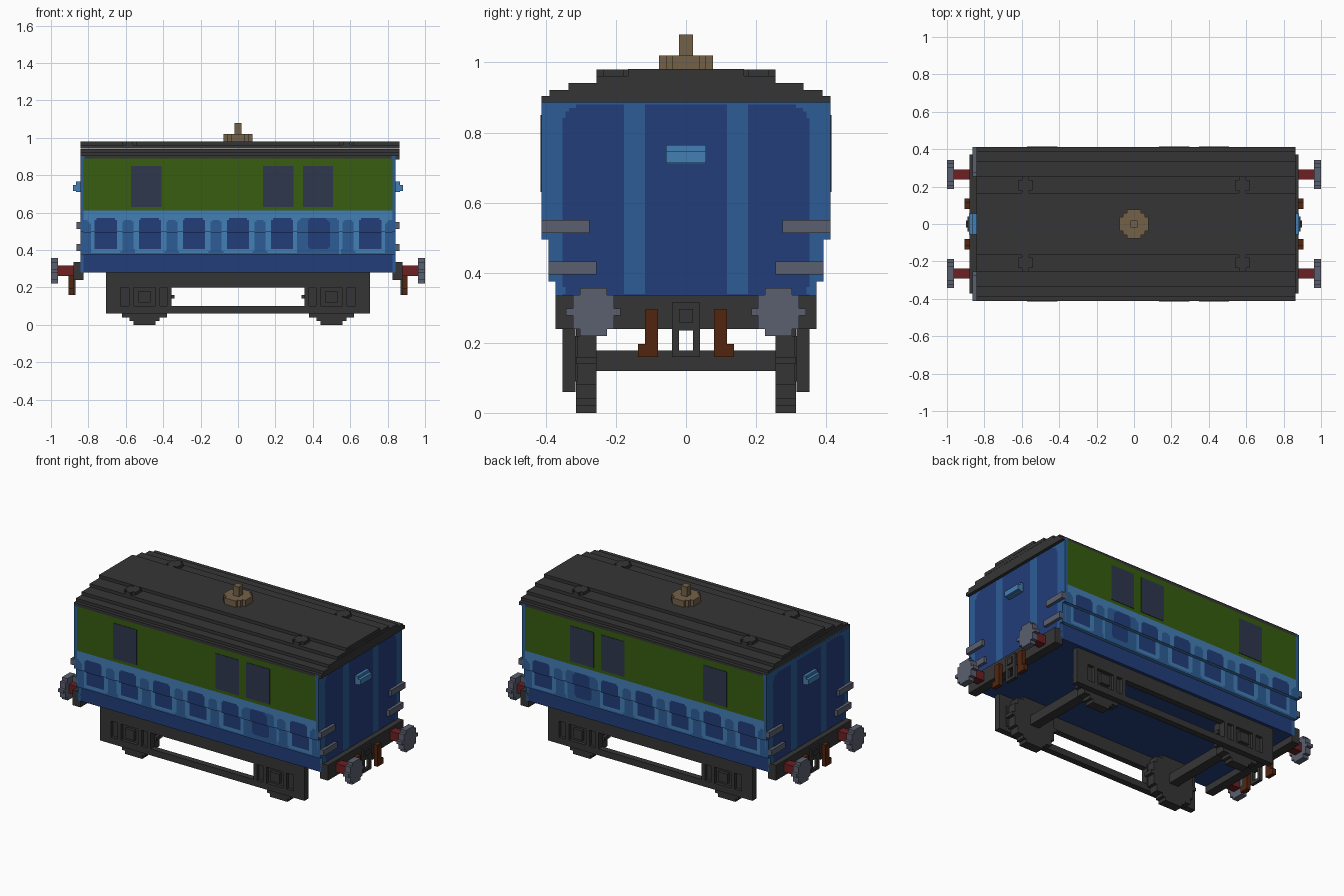
import bpy
import bmesh
import math
from mathutils import Vector

cube = bpy.data.objects.get("Cube")
if cube:
    bpy.data.objects.remove(cube, do_unlink=True)


def linear(value):
    return value / 12.92 if value <= 0.04045 else ((value + 0.055) / 1.055) ** 2.4


def material(name, code):
    rgb = [linear(channel / 255) for channel in bytes.fromhex(code)]
    mat = bpy.data.materials.new(name)
    mat.use_nodes = True
    mat.diffuse_color = (*rgb, 1)
    mat.node_tree.nodes["Principled BSDF"].inputs["Base Color"].default_value = (*rgb, 1)
    return mat


NAVY = material("navy blue", "223d7a")
BLUE = material("mid blue", "2c5c96")
SKY = material("light blue", "437eb5")
GREEN = material("leaf green", "375d10")
CHARCOAL = material("charcoal", "353535")
SLATE = material("window slate", "2e374c")
STEEL = material("steel grey", "5b6070")
RED = material("dark red", "6c2023")
RUST = material("rust brown", "52250f")
TAN = material("tan", "746148")


def finish(name, bm, *mats):
    bmesh.ops.recalc_face_normals(bm, faces=bm.faces)
    mesh = bpy.data.meshes.new(name)
    bm.to_mesh(mesh)
    bm.free()
    for mat in mats:
        mesh.materials.append(mat)
    obj = bpy.data.objects.new(name, mesh)
    bpy.context.collection.objects.link(obj)
    return obj


def signs(mirror):
    """Sign pairs for copies mirrored across x and/or y."""
    return [(sx, sy) for sx in ((1, -1) if "x" in mirror else (1,))
            for sy in ((1, -1) if "y" in mirror else (1,))]


def part(name, mat, *boxes, mirror=""):
    """One object from boxes, each given as x, y and z ranges."""
    bm = bmesh.new()
    for x, y, z in boxes:
        for sx, sy in signs(mirror):
            verts = bmesh.ops.create_cube(bm, size=1)["verts"]
            for v in verts:
                v.co = Vector(((x[0] if v.co.x < 0 else x[1]) * sx,
                               (y[0] if v.co.y < 0 else y[1]) * sy,
                               z[0] if v.co.z < 0 else z[1]))
    return finish(name, bm, mat)


def span(half):
    return (-half, half)


def stepped_disc(name, mat, centre, radius, depth, axis, rows, mirror=""):
    """Disc with a blocky stepped outline, extruded along an axis."""
    step = 2 * radius / rows
    side = []
    for i in range(rows):
        low = -radius + i * step
        mid = low + step / 2
        width = round(math.sqrt(radius ** 2 - mid ** 2) / step) * step
        side += [(width, low), (width, low + step)]
    outline = side + [(-u, v) for u, v in reversed(side)]
    bm = bmesh.new()
    for sx, sy in signs(mirror):
        origin = Vector((centre[0] * sx, centre[1] * sy, centre[2]))
        rings = []
        for w in (-depth / 2, depth / 2):
            place = {"x": lambda u, v: (w, u, v), "y": lambda u, v: (u, w, v),
                     "z": lambda u, v: (u, v, w)}[axis]
            rings.append([bm.verts.new(origin + Vector(place(u, v))) for u, v in outline])
        a, b = rings
        bm.faces.new(a)
        bm.faces.new(b)
        for i in range(len(a)):
            j = (i + 1) % len(a)
            bm.faces.new((a[i], a[j], b[j], b[i]))
        bmesh.ops.remove_doubles(bm, verts=bm.verts, dist=1e-5)
    return finish(name, bm, mat)


def painted_skin(name, u_range, v_range, cell, place, rule, mats):
    """Fine sheet of faces, each coloured by a rule on its centre."""
    bm = bmesh.new()
    nu = round((u_range[1] - u_range[0]) / cell)
    nv = round((v_range[1] - v_range[0]) / cell)
    du, dv = (u_range[1] - u_range[0]) / nu, (v_range[1] - v_range[0]) / nv
    for i in range(nu):
        for j in range(nv):
            u, v = u_range[0] + i * du, v_range[0] + j * dv
            index = rule(u + du / 2, v + dv / 2)
            if index is None:
                continue
            corners = ((u, v), (u + du, v), (u + du, v + dv), (u, v + dv))
            face = bm.faces.new([bm.verts.new(place(p, q, v + dv / 2)) for p, q in corners])
            face.material_index = index
            outward = Vector(place(u, v, v)) * Vector((abs(face.normal.x), abs(face.normal.y), 0))
            face.normal_update()
            if face.normal.dot(Vector(place(0, 0, v))) < 0:
                face.normal_flip()
    mesh_name = finish_sheet(name, bm, mats)
    return mesh_name


def finish_sheet(name, bm, mats):
    mesh = bpy.data.meshes.new(name)
    bm.to_mesh(mesh)
    bm.free()
    for mat in mats:
        mesh.materials.append(mat)
    obj = bpy.data.objects.new(name, mesh)
    bpy.context.collection.objects.link(obj)
    return obj


def rounded(u, v, half_u, half_v, r):
    return math.hypot(max(abs(u) - half_u + r, 0), max(abs(v) - half_v + r, 0)) <= r


# Body in stepped tiers, narrower towards the floor
LENGTH = span(0.825)
SILL, STEP, WAIST, EAVES = 0.375, 0.495, 0.61, 0.89
part("lower_body", NAVY, (LENGTH, span(0.372), (0.28, SILL)))
part("panel_body", SKY, (LENGTH, span(0.392), (SILL, STEP)),
     (LENGTH, span(0.412), (STEP, WAIST)))
part("upper_body", GREEN, (LENGTH, span(0.412), (WAIST, EAVES)))
END = (0.82, 0.843)
part("end_walls", BLUE, (END, span(0.372), (0.28, SILL)),
     (END, span(0.392), (SILL, STEP)), (END, span(0.412), (STEP, 0.903)), mirror="x")


# Painted lower side panels
def side_rule(x, z):
    if abs(x - 0.43) < 0.117:
        if rounded(x - 0.43, z - 0.485, 0.057, 0.085, 0.025):
            return 0
        return 1 if rounded(x - 0.43, z - 0.45, 0.115, 0.125, 0.04) else None
    d = x - 0.235 * round(x / 0.235)
    if rounded(d, z - 0.485, 0.061, 0.085, 0.022):
        return 0
    if rounded(d, z - 0.485, 0.085, 0.105, 0.03):
        return None
    gap = 0.1175 - abs(d)
    return 1 if z < 0.39 or rounded(gap, z - 0.45, 0.033, 0.11, 0.03) else None


for label, s in (("front", -1), ("back", 1)):
    painted_skin(label + "_side_panels", LENGTH, (SILL, WAIST), 0.0098,
                 lambda x, z, mid: (x, s * (0.415 if mid > STEP else 0.395), z),
                 side_rule, (NAVY, BLUE))


# Painted end panels: a centre panel and two with a rounded outer shoulder
def end_rule(y, z):
    y = abs(y)
    if z < 0.335 or y < 0.118:
        return 0 if z < 0.335 or rounded(y, z - 0.6, 0.118, 0.285, 0.02) else None
    if y > 0.176:
        return 0 if rounded(y, z - 0.6, 0.353, 0.285, 0.07) else None
    return None


for label, s in (("right", -1), ("left", 1)):
    painted_skin(label + "_end_panels", span(0.353), (0.28, 0.9), 0.0098,
                 lambda y, z, mid: (s * 0.846, y, z), end_rule, (NAVY,))

# Windows on both sides
part("windows", SLATE, *[((x - 0.081, x + 0.081), (0.41, 0.415), (0.63, 0.85))
                         for x in (-0.49, 0.215, 0.428)], mirror="y")

# Stepped roof with small covers and a lamp vent
ROOF = (-0.843, 0.863)
tiers = ((0.412, 0.885), (0.39, 0.903), (0.335, 0.922), (0.255, 0.942), (0.165, 0.962))
part("roof", CHARCOAL, *[(ROOF, span(half), (z, z + 0.019)) for half, z in tiers])
stepped_disc("roof_covers", CHARCOAL, (0.58, 0.207, 0.965), 0.048, 0.03, "z", 5, "xy")
stepped_disc("vent_base", TAN, (0, 0, 1.0), 0.077, 0.04, "z", 8)
part("vent_stem", TAN, (span(0.02), span(0.02), (1.02, 1.08)))

# End fittings
part("end_handles", SKY, ((0.84, 0.865), span(0.057), (0.71, 0.765)),
     ((0.865, 0.883), span(0.057), (0.715, 0.748)), mirror="x")
part("end_steps", STEEL, ((0.82, 0.864), (0.275, 0.412), (0.513, 0.55)),
     ((0.82, 0.864), (0.255, 0.392), (0.395, 0.432)), mirror="xy")
part("buffer_beams", CHARCOAL, ((0.825, 0.88), span(0.372), (0.24, 0.335)), mirror="x")
part("buffer_shafts", RED, ((0.87, 0.97), (0.237, 0.291), (0.262, 0.316)), mirror="xy")
stepped_disc("buffer_heads", STEEL, (0.981, 0.264, 0.288), 0.068, 0.038, "x", 7, "xy")
part("brake_hoses", RUST, ((0.88, 0.905), (0.08, 0.117), (0.16, 0.295)),
     ((0.88, 0.905), (0.08, 0.137), (0.16, 0.197)), mirror="xy")
part("couplings", CHARCOAL, ((0.87, 0.89), span(0.04), (0.235, 0.315)),
     ((0.87, 0.89), (0.02, 0.04), (0.16, 0.24)),
     ((0.87, 0.89), (-0.04, -0.02), (0.16, 0.24)),
     ((0.87, 0.89), span(0.04), (0.16, 0.178)),
     ((0.88, 0.897), span(0.02), (0.258, 0.296)), mirror="x")

# Underframe: long side frames, posts and axle guards
FRAME = (0.315, 0.353)
part("side_frames", CHARCOAL, (span(0.705), FRAME, (0.2, 0.28)),
     (span(0.705), FRAME, (0.06, 0.1)), mirror="y")
part("frame_posts", CHARCOAL, ((0.65, 0.705), FRAME, (0.06, 0.28)), mirror="xy")
guards = [((0.355, 0.655), (0.31, 0.333), (0.09, 0.22))]
guards += [((x - 0.012, x + 0.012), FRAME, (0.1, 0.2)) for x in (0.367, 0.43, 0.57, 0.64)]
guards += [((0.468, 0.532), FRAME, (0.12, 0.18))]
part("axle_guards", CHARCOAL, *guards, mirror="xy")

# Wheels and axles
stepped_disc("wheels", CHARCOAL, (0.5, 0.285, 0.15), 0.15, 0.058, "y", 15, "xy")
part("axles", CHARCOAL, ((0.47, 0.53), span(0.27), (0.12, 0.178)), mirror="x")
